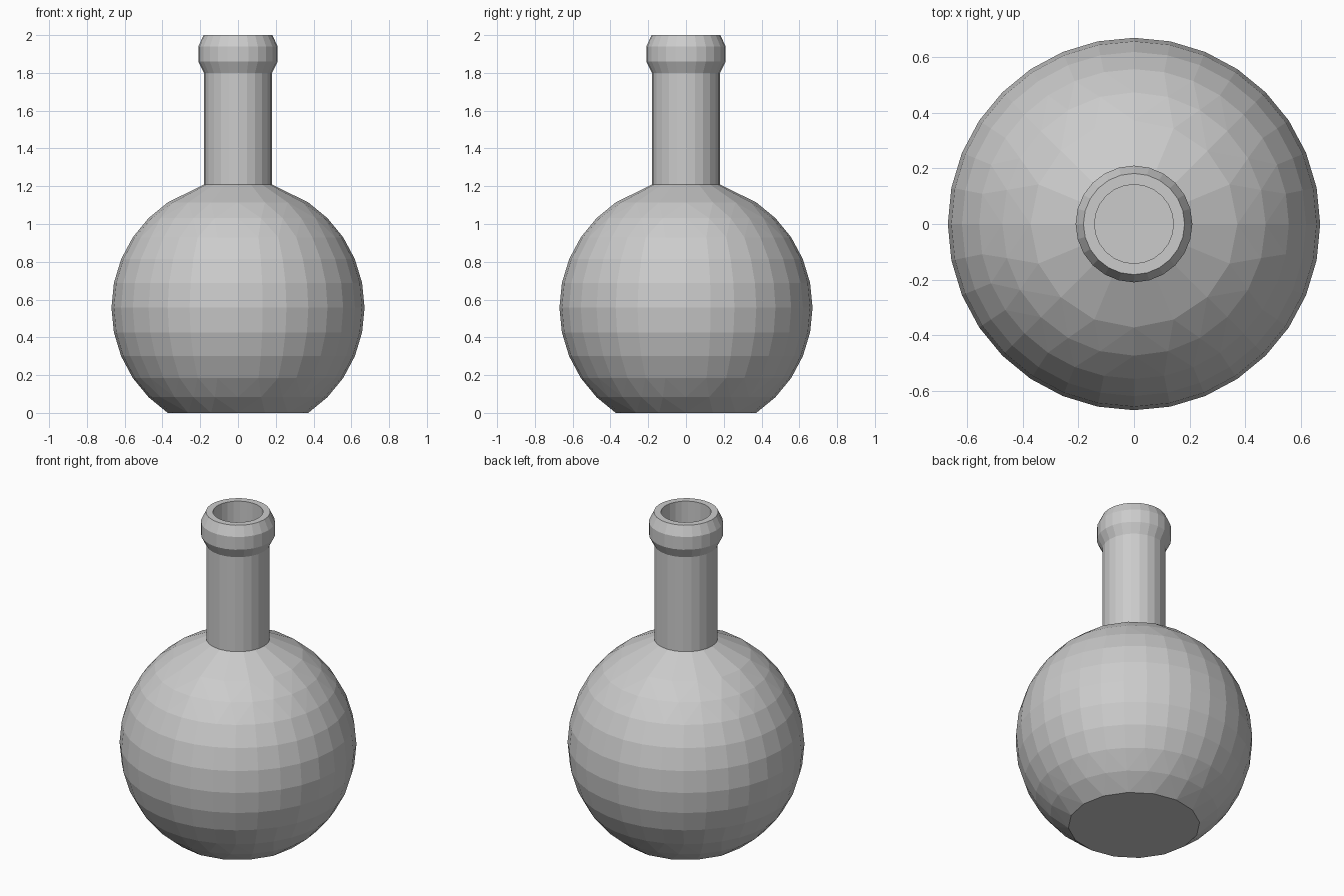
import bpy, bmesh, math

if "Cube" in bpy.data.objects:
    bpy.data.objects.remove(bpy.data.objects["Cube"])


def ring(bm, r, z, n):
    """Closed loop of n vertices; returns its verts and edges."""
    vs = [bm.verts.new((r * math.cos(2 * math.pi * i / n),
                        r * math.sin(2 * math.pi * i / n), z)) for i in range(n)]
    es = [bm.edges.new((vs[i], vs[(i + 1) % n])) for i in range(n)]
    return vs, es


def lathe(name, profile, cap=False, closed=False):
    """Join rings (radius, z, sides) into a faceted round body."""
    bm = bmesh.new()
    rings = [ring(bm, *p) for p in profile]
    pairs = list(zip(rings, rings[1:]))
    if closed:
        pairs.append((rings[-1], rings[0]))
    for a, b in pairs:
        bmesh.ops.bridge_loops(bm, edges=a[1] + b[1])
    if cap:
        bm.faces.new(rings[0][0])
        bm.faces.new(rings[-1][0])
    bmesh.ops.recalc_face_normals(bm, faces=bm.faces)
    mesh = bpy.data.meshes.new(name)
    bm.to_mesh(mesh)
    bm.free()
    obj = bpy.data.objects.new(name, mesh)
    bpy.context.collection.objects.link(obj)
    return obj


# Round body: sphere rings every 11.25 degrees, fewer sides towards the ends
R = 0.67
CZ = R * math.sin(math.radians(56.25))
SIDES = [32, 32, 32, 32, 24, 16]
body = []
for k in range(-5, 6):
    a = math.radians(11.25 * k)
    body.append((R * math.cos(a), CZ + R * math.sin(a), SIDES[abs(k)]))
body.append((0.178, 1.21, 16))
lathe("flask_body", body, cap=True)

# Hollow neck tube with a bevelled lip
N = 24
neck = [(0.18, 1.21), (0.18, 1.80), (0.21, 1.86), (0.21, 1.94),
        (0.182, 2.0), (0.142, 2.0), (0.142, 1.21)]
lathe("flask_neck", [(r, z, N) for r, z in neck], closed=True)
